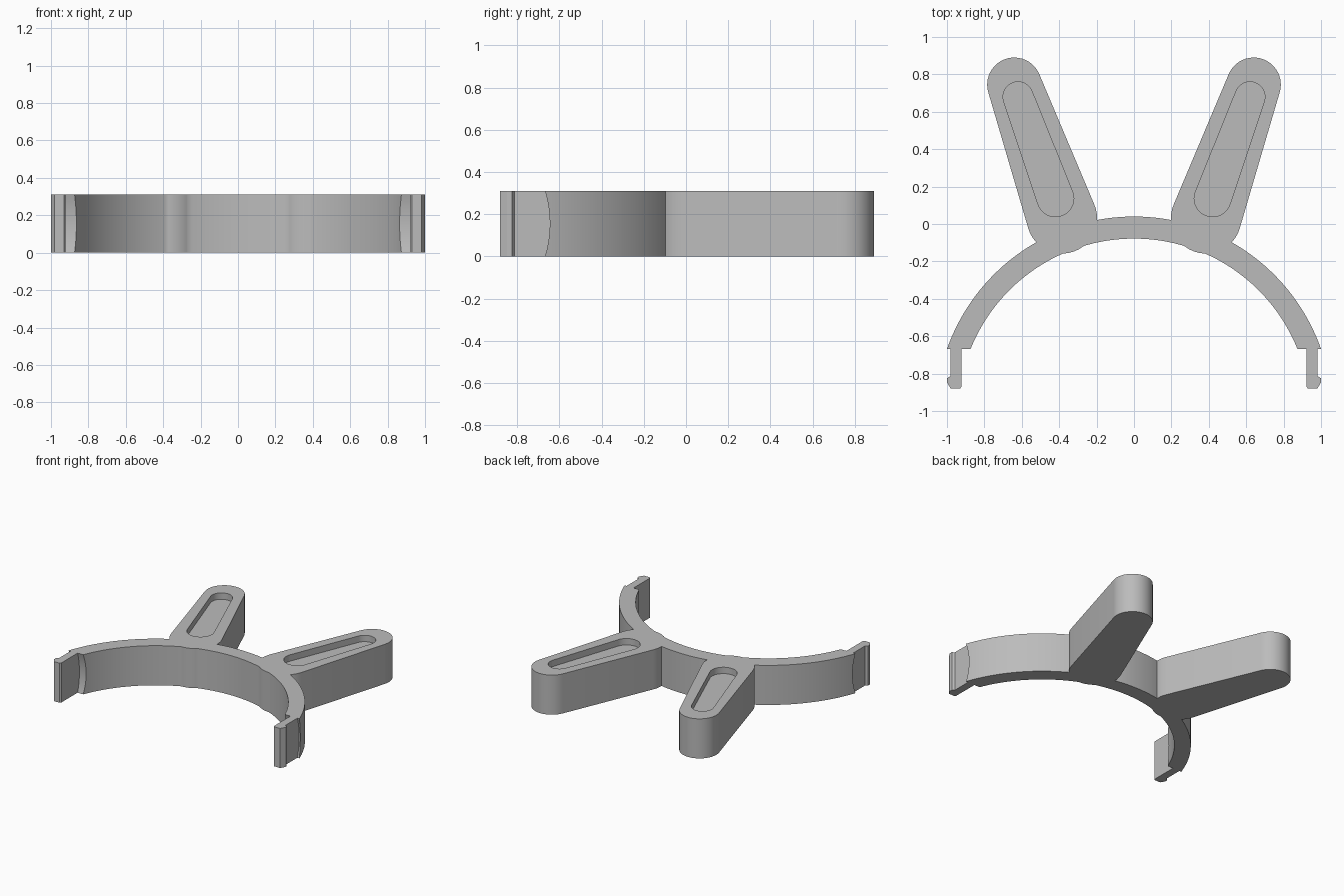
import bpy
import bmesh
from math import sin, cos, pi, asin, atan2, acos, hypot, radians
from mathutils import Matrix

if "Cube" in bpy.data.objects:
    bpy.data.objects.remove(bpy.data.objects["Cube"], do_unlink=True)

HEIGHT = 0.31
CENTRE_Y = -1.02
R_OUT, R_IN = 1.06, 0.942
END_Y = -0.668

grey = bpy.data.materials.new("plain grey")
grey.use_nodes = True
grey.diffuse_color = (0.5, 0.5, 0.5, 1)
grey.node_tree.nodes["Principled BSDF"].inputs["Base Color"].default_value = (0.5, 0.5, 0.5, 1)


def arc(cx, cy, r, a0, a1, steps):
    angles = [a0 + (a1 - a0) * i / steps for i in range(steps + 1)]
    return [(cx + r * cos(a), cy + r * sin(a)) for a in angles]


def tapered_slot(low, r_low, high, r_high):
    """Outline of two circles joined by their outer tangents."""
    dx, dy = high[0] - low[0], high[1] - low[1]
    axis = atan2(dy, dx)
    t = acos((r_low - r_high) / hypot(dx, dy))
    return (arc(*high, r_high, axis - t, axis + t, 24)
            + arc(*low, r_low, axis + t, axis + 2 * pi - t, 24))


def prism(name, outline, z0=0.0, z1=HEIGHT, side=1):
    """Upright solid with the given plan outline."""
    bm = bmesh.new()
    face = bm.faces.new([bm.verts.new((side * x, y, z0)) for x, y in outline])
    new = bmesh.ops.extrude_face_region(bm, geom=[face])["geom"]
    bmesh.ops.translate(bm, vec=(0, 0, z1 - z0),
                        verts=[v for v in new if isinstance(v, bmesh.types.BMVert)])
    return finish(name, bm)


def finish(name, bm):
    bmesh.ops.recalc_face_normals(bm, faces=bm.faces)
    mesh = bpy.data.meshes.new(name)
    bm.to_mesh(mesh)
    bm.free()
    mesh.materials.append(grey)
    obj = bpy.data.objects.new(name, mesh)
    bpy.context.collection.objects.link(obj)
    return obj


def combine(target, tool, operation):
    mod = target.modifiers.new("combine", "BOOLEAN")
    mod.operation = operation
    mod.solver = "EXACT"
    mod.object = tool
    bpy.context.view_layer.objects.active = target
    bpy.ops.object.modifier_apply(modifier=mod.name)
    bpy.data.objects.remove(tool, do_unlink=True)


# Curved band with level ends
a_out = asin((END_Y - CENTRE_Y) / R_OUT)
a_in = asin((END_Y - CENTRE_Y) / R_IN)
bracket = prism("bracket", arc(0, CENTRE_Y, R_OUT, a_out, pi - a_out, 72)
                + arc(0, CENTRE_Y, R_IN, pi - a_in, a_in, 72))

# Shallow scallop across both band ends
bm = bmesh.new()
bmesh.ops.create_cone(bm, cap_ends=True, segments=128, radius1=0.534, radius2=0.534, depth=2.4,
                      matrix=Matrix.Translation((0, -1.179, HEIGHT / 2)) @ Matrix.Rotation(pi / 2, 4, "Y"))
combine(bracket, finish("scallop_cutter", bm), "DIFFERENCE")

# Snap tab with an outward hook
tab = [(0.922, -0.635), (0.922, -0.87), (0.93, -0.88), (0.98, -0.88),
       (1.0, -0.847), (1.0, -0.825), (0.982, -0.813), (0.982, -0.635)]
arm = tapered_slot((0.385, 0.03), 0.188, (0.64, 0.745), 0.145)
recess = tapered_slot((0.42, 0.137), 0.098, (0.62, 0.68), 0.08)

# Arms, tabs and recesses on both sides
for side in (1, -1):
    combine(bracket, prism("arm", arm, side=side), "UNION")
    combine(bracket, prism("snap_tab", tab, side=side), "UNION")
    combine(bracket, prism("recess_cutter", recess, HEIGHT - 0.05, HEIGHT + 0.1, side), "DIFFERENCE")

bpy.ops.object.select_all(action="DESELECT")
bracket.select_set(True)
bpy.context.view_layer.objects.active = bracket
bpy.ops.object.shade_smooth_by_angle(angle=radians(25))
